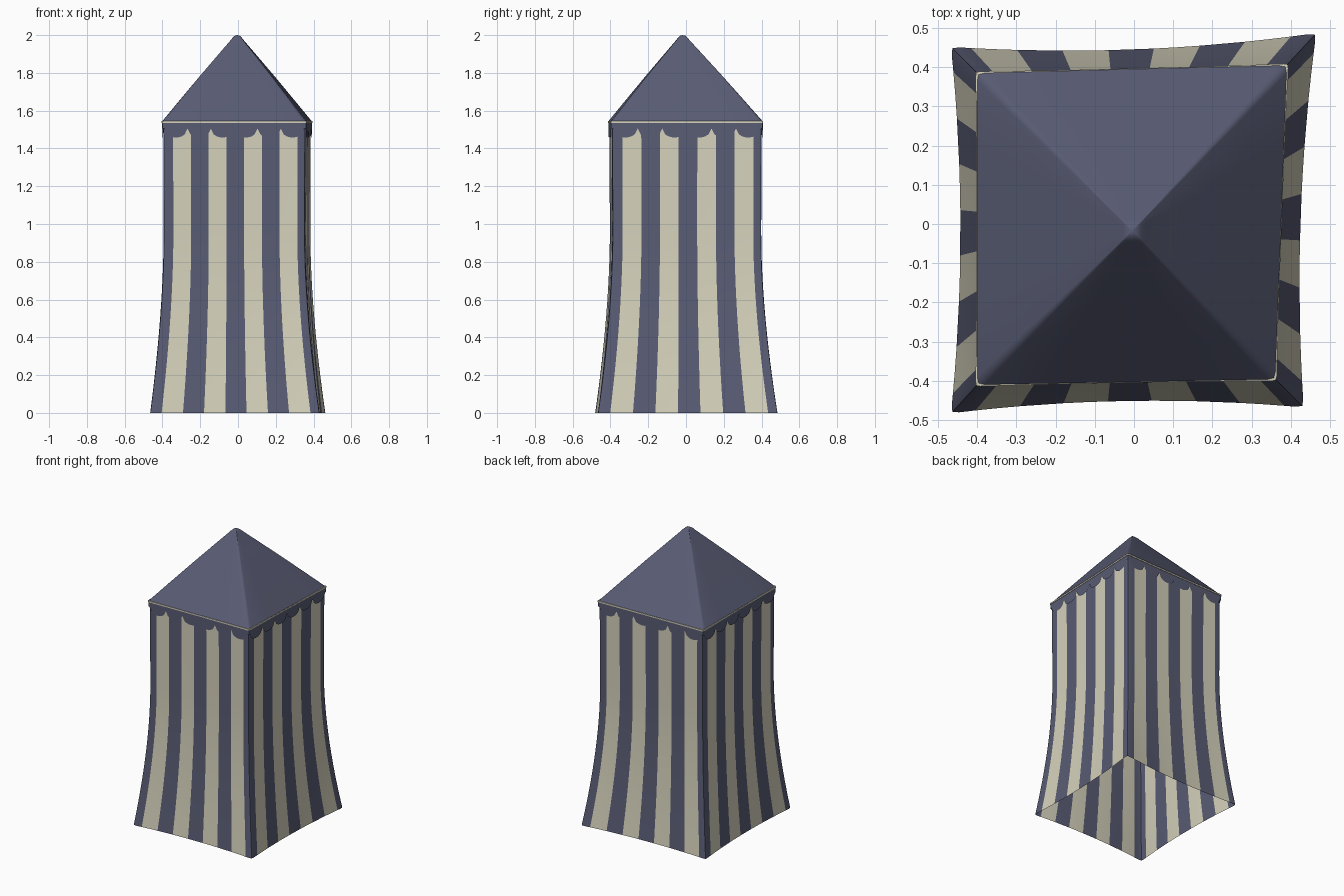
import bpy, bmesh, math
from mathutils import Vector

if "Cube" in bpy.data.objects:
    bpy.data.objects.remove(bpy.data.objects["Cube"])

# Corners, counter-clockwise from front left (slightly crooked square)
TOP = [Vector(p) for p in ((-0.402, -0.412), (0.362, -0.398), (0.392, 0.407), (-0.402, 0.387))]
BASE = [Vector(p) for p in ((-0.467, -0.483), (0.433, -0.468), (0.465, 0.487), (-0.467, 0.452))]
APEX = Vector((-0.004, -0.018))
EAVE = 1.54


def material(name, rgb):
    m = bpy.data.materials.new(name)
    m.diffuse_color = (*rgb, 1)
    m.use_nodes = True
    m.node_tree.nodes["Principled BSDF"].inputs["Base Color"].default_value = m.diffuse_color
    return m


BLUE = material("slate_blue", (0.100, 0.108, 0.175))
CREAM = material("cream", (0.67, 0.645, 0.505))


def ring(corners, params, bow=0.0):
    """Closed outline: points along each side, plus one softened point per corner."""
    pts = []
    for i in range(4):
        a, b = corners[i], corners[(i + 1) % 4]
        d = (b - a).normalized()
        inward = Vector((-d.y, d.x))
        prev = corners[i - 1]
        e = (1 + params[0]) / 2
        near = (a.lerp(b, e) + a.lerp(prev, e)) / 2
        pts.append(a.lerp(near, 0.35))
        for s in params:
            pts.append(a.lerp(b, (s + 1) / 2) + inward * bow * (1 - s * s))
    return pts


def loft(name, rows, mats, rule=None, tip=None, angle=60):
    """Skin a list of closed rows of 3D points."""
    bm = bmesh.new()
    vs = [[bm.verts.new(p) for p in r] for r in rows]
    n = len(rows[0])
    for lo, hi in zip(vs, vs[1:]):
        for i in range(n):
            j = (i + 1) % n
            f = bm.faces.new((lo[i], lo[j], hi[j], hi[i]))
            if rule:
                f.material_index = rule(i)
    if tip:
        t = bm.verts.new(tip)
        for i in range(n):
            bm.faces.new((vs[-1][i], vs[-1][(i + 1) % n], t))
    me = bpy.data.meshes.new(name)
    bm.to_mesh(me)
    bm.free()
    for m in mats:
        me.materials.append(m)
    ob = bpy.data.objects.new(name, me)
    bpy.context.collection.objects.link(ob)
    bpy.ops.object.select_all(action='DESELECT')
    ob.select_set(True)
    bpy.context.view_layer.objects.active = ob
    bpy.ops.object.shade_smooth_by_angle(angle=math.radians(angle))
    return ob


def lift(pts, z):
    return [(p.x, p.y, z) for p in pts]


# Striped canvas walls: four cream stripes per side, flaring at the ground
stripes = [-0.955]
for c in (-0.735, -0.235, 0.265, 0.765):
    stripes += [c - 0.126, c, c + 0.126]
stripes.append(0.955)
rows = []
for k in range(25):
    z = EAVE * k / 24
    t = max(0, 1 - z / 0.95) ** 1.8
    neck = 0.986 - 0.006 * math.sin(math.pi * z / EAVE)
    corners = [(p * neck).lerp(q, t) for p, q in zip(TOP, BASE)]
    rows.append(lift(ring(corners, stripes, 0.004 + 0.02 * t), z))
per_side = len(stripes) + 1


def stripe_rule(i):
    k = i % per_side - 2          # segments after the corner and the edge strip
    return 1 if 0 <= k < 12 and k % 3 < 2 else 0


loft("canvas_walls", rows, [BLUE, CREAM], stripe_rule)

# Scalloped valance hanging from the eave
SCALLOPS, STEPS = 6, 8
drops = [-0.97 + 1.94 * k / (SCALLOPS * STEPS) for k in range(SCALLOPS * STEPS + 1)]
edge = ring(TOP, drops, 0.003)
lower = []
for i, p in enumerate(edge):
    k = i % (len(drops) + 1) - 1
    u = 0 if k < 0 else (k % STEPS) / STEPS * 2 - 1
    dip = 0.0 if k < 0 else math.sqrt(max(0, 1 - u * u))
    lower.append((p.x, p.y, 1.505 - 0.047 * dip))
loft("scalloped_valance", [lower, lift(edge, EAVE)], [BLUE])

# Thin cream piping around the eave
sides = [-0.97, -0.5, 0, 0.5, 0.97]


def scaled(f):
    return ring([p * f for p in TOP], sides, 0.003)


loft("eave_piping", [lift(scaled(f), z) for f, z in
                     ((0.995, 1.534), (1.006, 1.535), (1.006, 1.545), (0.985, 1.546))], [CREAM])

# Pyramid roof with soft ridges and a rounded tip
roof = []
for f, z in ((1.0, 1.543), (0.75, 1.663), (0.5, 1.782), (0.25, 1.898),
             (0.085, 1.974), (0.06, 1.987), (0.032, 1.997)):
    corners = [APEX.lerp(p, f) for p in TOP]
    roof.append(lift(ring(corners, [-0.95, -0.5, 0, 0.5, 0.95]), z))
loft("pyramid_roof", roof, [BLUE], tip=(APEX.x, APEX.y, 2.0))
